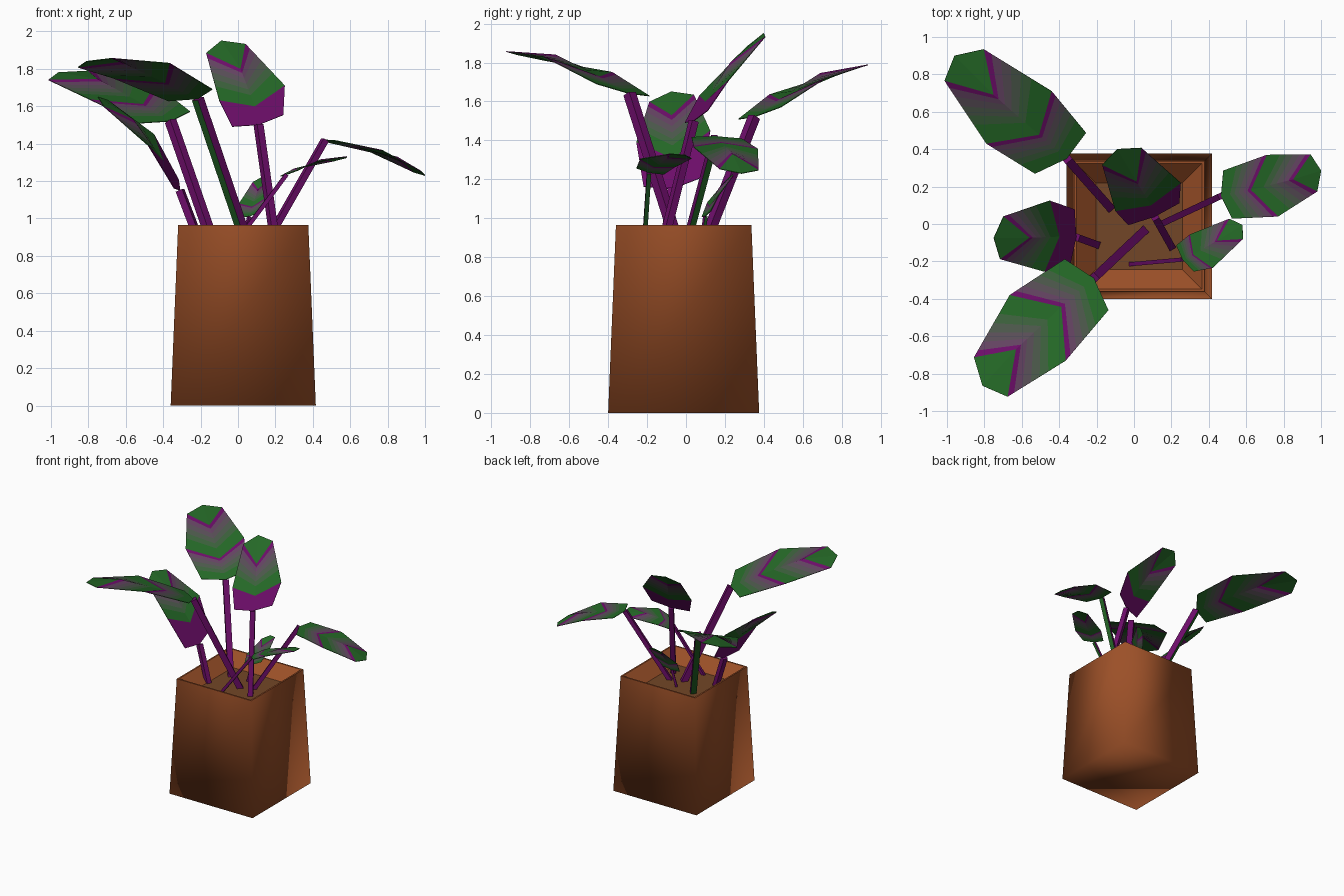
import bpy
import bmesh
from mathutils import Vector

old = bpy.data.objects.get("Cube")
if old:
    bpy.data.objects.remove(old, do_unlink=True)


def make_material(name, rgb):
    mat = bpy.data.materials.new(name)
    mat.use_nodes = True
    mat.diffuse_color = (*rgb, 1)
    mat.node_tree.nodes["Principled BSDF"].inputs["Base Color"].default_value = (*rgb, 1)
    return mat


def blend(a, b, t):
    return tuple(p + (q - p) * t for p, q in zip(a, b))


# Colours: clay, soil, and a ramp from leaf green to grey mauve plus bright purple
GREEN, MAUVE = (.018, .14, .02), (.125, .055, .12)
clay = make_material("clay", (.33, .08, .021))
soil = make_material("soil", (.17, .062, .02))
ramp_names = ["leaf green", "moss green", "olive grey", "warm grey", "mauve grey"]
ramp = [make_material(n, blend(GREEN, MAUVE, i / 4)) for i, n in enumerate(ramp_names)]
purple = make_material("purple", (.15, .004, .14))
plant_mats = ramp + [purple]
PURPLE = len(ramp)

# Ends of the colour bands within one cycle, from green up to the purple line
BANDS = [(.3, 0), (.45, 1), (.6, 2), (.75, 3), (.89, 4), (1, PURPLE)]


def finish(bm, name, mats):
    mesh = bpy.data.meshes.new(name)
    bm.to_mesh(mesh)
    bm.free()
    for mat in mats:
        mesh.materials.append(mat)
    obj = bpy.data.objects.new(name, mesh)
    bpy.context.collection.objects.link(obj)
    return obj


# Pot: square rings from the base up to the rim, then down inside to the soil
def build_pot():
    bm = bmesh.new()
    cx, cy = .028, -.012
    rings = []
    for half, z in [(.388, 0), (.348, .965), (.335, .965), (.232, .87)]:
        rings.append([bm.verts.new((cx + sx * half, cy + sy * half, z))
                      for sx, sy in [(-1, -1), (1, -1), (1, 1), (-1, 1)]])
    for low, high in zip(rings, rings[1:]):
        for i in range(4):
            j = (i + 1) % 4
            bm.faces.new((low[i], low[j], high[j], high[i]))
    bm.faces.new(rings[0][::-1])
    bm.faces.new(rings[-1]).material_index = 1
    # Soft outer corners, crisp rim and soil edges
    for face in bm.faces:
        face.smooth = True
    for edge in bm.edges:
        if all(v.co.z > .8 for v in edge.verts):
            edge.smooth = False
    finish(bm, "pot", [clay, soil])


# Stem: square rod, green on top and purple underneath
def build_stem(name, foot, top, radius, all_purple):
    bm = bmesh.new()
    axis = (top - foot).normalized()
    side = axis.cross(Vector((0, 0, 1))).normalized()
    up = side.cross(axis)
    rings = [[bm.verts.new(p + (side * a + up * b) * radius)
              for a, b in [(-1, -1), (1, -1), (1, 1), (-1, 1)]] for p in (foot, top)]
    for i in range(4):
        j = (i + 1) % 4
        bm.faces.new((rings[0][i], rings[0][j], rings[1][j], rings[1][i]))
    bm.faces.new(rings[1])
    bm.faces.new(rings[0][::-1])
    bm.normal_update()
    for face in bm.faces:
        green = face.normal.dot(up) > .5 and not all_purple
        face.material_index = 0 if green else PURPLE
    finish(bm, name, plant_mats)


# Leaf: folded blade with chevron rows, each span cut into colour bands
def build_leaf(name, base, middle, tip, side, all_purple):
    bm = bmesh.new()
    normal = side.cross(tip - base).normalized()
    if normal.z < 0:
        normal.negate()

    def row(centre, width, rib):
        return [centre - side * width, rib, centre + side * width]

    rows = [
        row(base.lerp(middle, .13), .78, base),
        row(middle, 1, base.lerp(middle, .58)),
        row(middle.lerp(tip, .85), .6, middle.lerp(tip, .4) + normal * side.length * .13),
    ]
    for span, (near, far) in enumerate(zip(rows, rows[1:])):
        solid = span == 0 and all_purple
        start = 0
        for end, colour in BANDS:
            a = [bm.verts.new(p.lerp(q, start)) for p, q in zip(near, far)]
            b = [bm.verts.new(p.lerp(q, end)) for p, q in zip(near, far)]
            for k in range(2):
                face = bm.faces.new((a[k], a[k + 1], b[k + 1], b[k]))
                face.material_index = PURPLE if solid else colour
            start = end
    # Green tip
    end_row = [bm.verts.new(p) for p in rows[-1]]
    point = bm.verts.new(tip)
    for k in range(2):
        bm.faces.new((end_row[k], end_row[k + 1], point))
    bmesh.ops.remove_doubles(bm, verts=bm.verts, dist=.0005)
    bmesh.ops.recalc_face_normals(bm, faces=bm.faces)
    obj = finish(bm, name, plant_mats)
    thick = obj.modifiers.new("thickness", "SOLIDIFY")
    thick.thickness = .004
    thick.offset = 0


def build_frond(place, foot, base, middle, tip, side, all_purple=False):
    foot, base, middle, tip, side = map(Vector, (foot, base, middle, tip, side))
    build_stem(place + "_stem", foot, base, side.length * .1, all_purple)
    build_leaf(place + "_leaf", base, middle, tip, side, all_purple)


build_pot()

# Fronds around the pot
build_frond("back_right", foot=(-.13, .09, .86), base=(-.36, .35, 1.52),
            middle=(-.615, .57, 1.675), tip=(-.96, .9, 1.78), side=(.175, .14, .04))
build_frond("front_right", foot=(.05, -.04, .86), base=(-.215, -.29, 1.64),
            middle=(-.515, -.555, 1.79), tip=(-.81, -.865, 1.84), side=(.15, -.175, .04))
build_frond("side_right", foot=(-.2, -.11, .86), base=(-.31, -.07, 1.15),
            middle=(-.465, -.065, 1.42), tip=(-.75, -.075, 1.65), side=(.015, .19, .03),
            all_purple=True)
build_frond("tall_back", foot=(.2, -.12, .86), base=(.11, .04, 1.5),
            middle=(.075, .145, 1.67), tip=(-.09, .4, 1.95), side=(.175, .075, .04),
            all_purple=True)
build_frond("side_left", foot=(.145, 0, .86), base=(.465, .15, 1.42),
            middle=(.74, .205, 1.36), tip=(1, .285, 1.23), side=(.03, -.165, .005))
build_frond("front_left", foot=(-.02, -.215, .86), base=(.26, -.19, 1.235),
            middle=(.36, -.145, 1.285), tip=(.58, -.005, 1.325), side=(.06, -.09, .02))
build_frond("small_back", foot=(.03, .08, .86), base=(.06, .1, 1.01),
            middle=(.085, .14, 1.1), tip=(.135, .24, 1.225), side=(.08, .03, .02))
